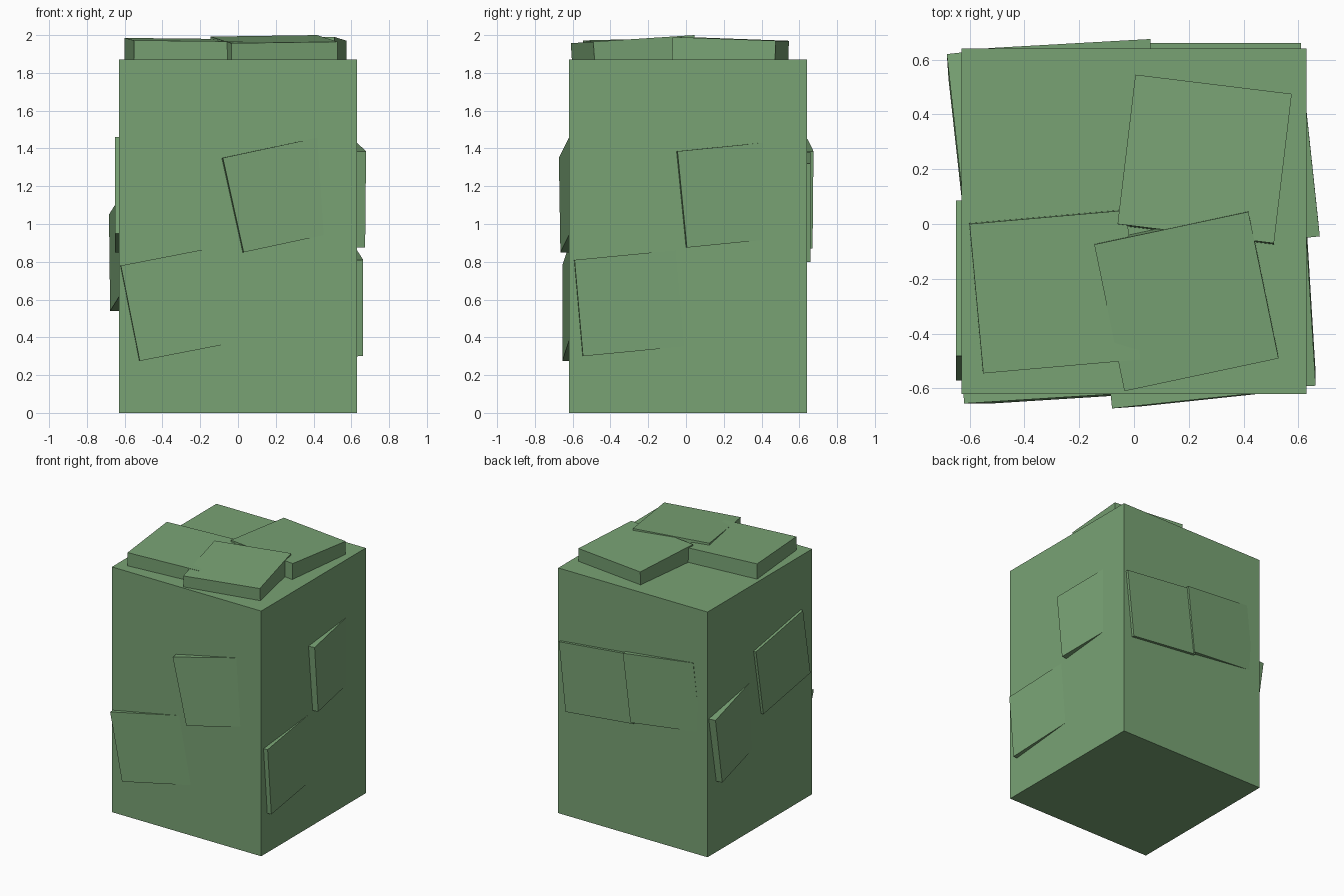
import bpy, bmesh
from mathutils import Vector

cube = bpy.data.objects.get("Cube")
if cube:
    bpy.data.objects.remove(cube, do_unlink=True)

# One leaf green for everything
green = bpy.data.materials.new("leaf_green")
green.use_nodes = True
color = (0.19, 0.365, 0.175, 1)
green.diffuse_color = color
green.node_tree.nodes["Principled BSDF"].inputs["Base Color"].default_value = color

WIDTH = 0.575   # long side of every plate
DEPTH = 0.15    # plate thickness, mostly sunk into the block


def finish(name, bm):
    bmesh.ops.recalc_face_normals(bm, faces=bm.faces)
    mesh = bpy.data.meshes.new(name)
    bm.to_mesh(mesh)
    bm.free()
    mesh.materials.append(green)
    obj = bpy.data.objects.new(name, mesh)
    bpy.context.collection.objects.link(obj)
    return obj


def plate(name, upper, lower, along):
    """Tilted slab: its outer face starts at one edge and runs along a direction."""
    a, b = Vector(upper), Vector(lower)
    u = Vector(along).normalized() * WIDTH
    inward = (a - b).cross(u).normalized() * DEPTH
    bm = bmesh.new()
    outer = bm.faces.new([bm.verts.new(p) for p in (a, b, b + u, a + u)])
    side = bmesh.ops.extrude_face_region(bm, geom=[outer], use_keep_orig=True)
    moved = [g for g in side["geom"] if isinstance(g, bmesh.types.BMVert)]
    bmesh.ops.translate(bm, verts=moved, vec=inward)
    return finish(name, bm)


# Main block
bm = bmesh.new()
bmesh.ops.create_cube(bm, size=1)
bmesh.ops.scale(bm, verts=bm.verts, vec=(1.26, 1.26, 1.87))
bmesh.ops.translate(bm, verts=bm.verts, vec=(0, 0.01, 0.935))
finish("block", bm)

# Plates on the top
plate("top_plate_right", (-0.6, 0, 1.985), (-0.55, -0.545, 1.972), (0.57, 0.05, -0.006))
plate("top_plate_front", (-0.145, -0.075, 1.992), (-0.035, -0.61, 1.957), (0.565, 0.12, 0.008))
plate("top_plate_back", (0.005, 0.545, 1.97), (-0.06, 0, 1.99), (0.57, -0.07, 0))

# Plates on the front
plate("front_plate_low", (-0.62, -0.655, 0.78), (-0.52, -0.655, 0.275), (0.54, 0.034, 0.105))
plate("front_plate_high", (-0.08, -0.673, 1.35), (0.03, -0.665, 0.85), (0.49, 0.052, 0.105))

# Plates on the left side
plate("left_plate_low", (0.663, -0.59, 0.81), (0.663, -0.545, 0.3), (-0.032, 0.52, 0.05))
plate("left_plate_high", (0.678, -0.045, 1.385), (0.673, 0.005, 0.875), (-0.048, 0.45, 0.045))

# Plates on the back
plate("back_plate_left", (0.61, 0.66, 1.32), (0.555, 0.66, 0.8), (-0.57, 0, 0.06))
plate("back_plate_right", (0.06, 0.675, 1.385), (0, 0.67, 0.87), (-0.57, -0.032, 0.066))

# Plates on the right side
plate("right_plate_low", (-0.683, 0.62, 1.05), (-0.677, 0.53, 0.54), (0.055, -0.5, 0.088))
plate("right_plate_high", (-0.65, 0.085, 1.36), (-0.65, -0.005, 0.85), (0, -0.57, 0.1))
